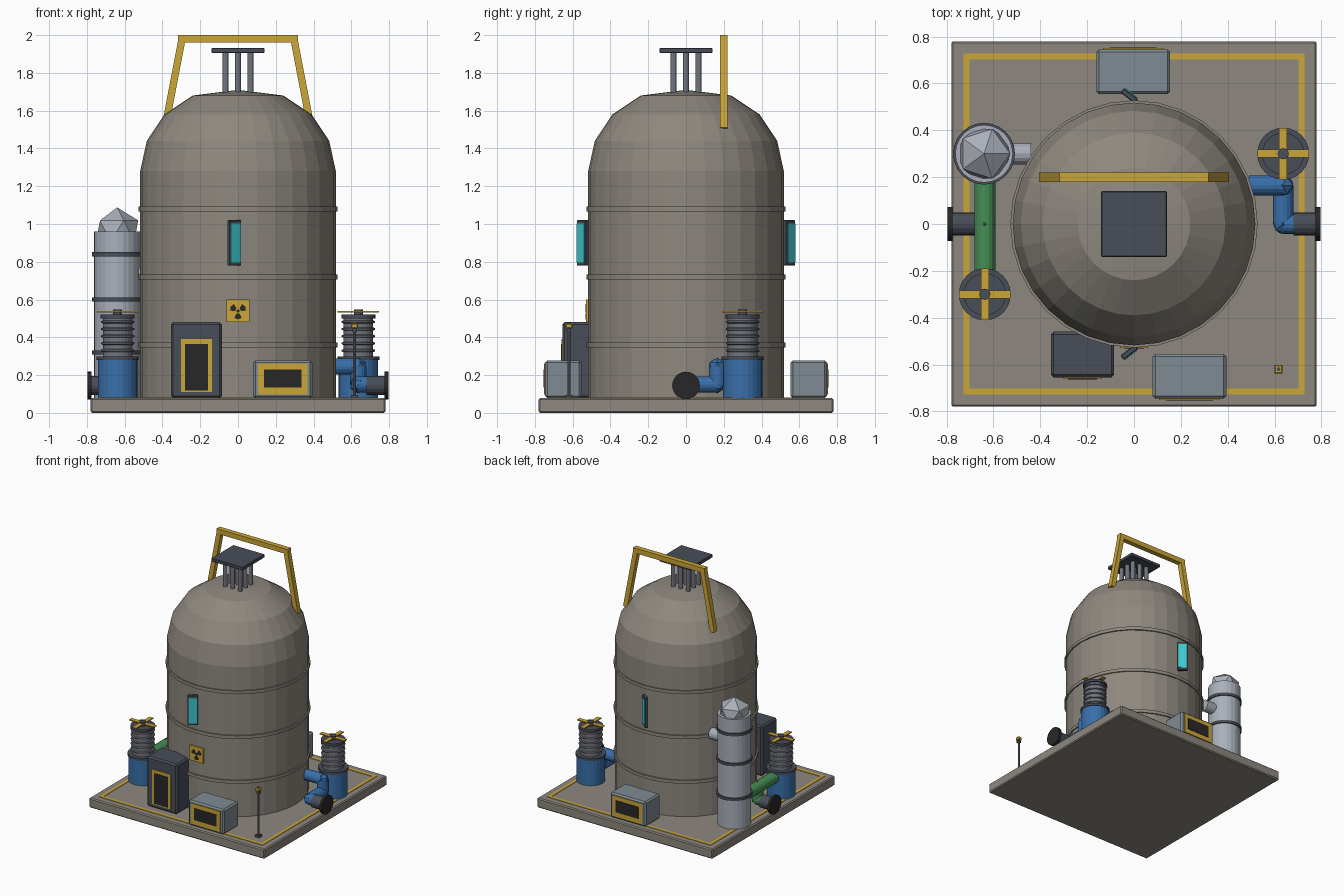
import bpy, bmesh, math
from mathutils import Vector

cube = bpy.data.objects.get("Cube")
if cube:
    bpy.data.objects.remove(cube, do_unlink=True)


def material(name, *rgb):
    m = bpy.data.materials.new(name)
    m.use_nodes = True
    m.diffuse_color = (*rgb, 1)
    m.node_tree.nodes["Principled BSDF"].inputs["Base Color"].default_value = (*rgb, 1)
    return m


CONCRETE = material("concrete", .27, .245, .21)
DARK = material("dark_slate", .065, .075, .095)
SLATE = material("light_slate", .21, .26, .29)
STEEL = material("pale_steel", .40, .43, .49)
GREY = material("grey_metal", .17, .18, .21)
YELLOW = material("safety_yellow", .60, .38, .04)
BLACK = material("black", .022, .02, .02)
BLUE = material("pipe_blue", .04, .16, .40)
GREEN = material("pipe_green", .06, .27, .09)
TEAL = material("teal_glass", .05, .58, .62)


def finish(name, bm, mat, loc=(0, 0, 0)):
    me = bpy.data.meshes.new(name)
    bmesh.ops.recalc_face_normals(bm, faces=bm.faces)
    bm.to_mesh(me)
    bm.free()
    me.materials.append(mat)
    ob = bpy.data.objects.new(name, me)
    ob.location = loc
    bpy.context.collection.objects.link(ob)
    return ob


def box(name, loc, size, mat, bevel=0, rot=(0, 0, 0)):
    bm = bmesh.new()
    bmesh.ops.create_cube(bm, size=1)
    bmesh.ops.scale(bm, vec=size, verts=bm.verts)
    ob = finish(name, bm, mat, loc)
    ob.rotation_euler = rot
    if bevel:
        mod = ob.modifiers.new("bevel", "BEVEL")
        mod.width, mod.segments = bevel, 1
    return ob


def rod(name, a, b, r, mat, sides=16):
    a, b = Vector(a), Vector(b)
    bm = bmesh.new()
    bmesh.ops.create_cone(bm, cap_ends=True, segments=sides, radius1=r, radius2=r,
                          depth=(b - a).length)
    ob = finish(name, bm, mat, (a + b) / 2)
    ob.rotation_euler = (b - a).to_track_quat("Z", "Y").to_euler()
    return ob


def ball(name, loc, r, mat):
    bm = bmesh.new()
    bmesh.ops.create_icosphere(bm, subdivisions=1, radius=r)
    return finish(name, bm, mat, loc)


def lathe(name, profile, mat, loc=(0, 0, 0), sides=24):
    bm = bmesh.new()
    pts = [bm.verts.new((0, r, z)) for r, z in profile]
    edges = [bm.edges.new(p) for p in zip(pts, pts[1:])]
    bmesh.ops.spin(bm, geom=pts + edges, cent=(0, 0, 0), axis=(0, 0, 1),
                   angle=math.tau, steps=sides)
    bmesh.ops.remove_doubles(bm, verts=bm.verts, dist=.0005)
    return finish(name, bm, mat, loc)


def pipe_run(name, points, r, mat):
    for i, (a, b) in enumerate(zip(points, points[1:])):
        rod(f"{name}_{i}", a, b, r, mat)
    for i, p in enumerate(points[1:-1]):
        ball(f"{name}_joint_{i}", p, r * 1.1, mat)


# Ground slab and painted border
G = .078
box("base_slab", (0, 0, G / 2), (1.56, 1.56, G), CONCRETE, .008)
for s in (-1, 1):
    box("border_line_x", (0, s * .715, G + .001), (1.455, .025, .006), YELLOW)
    box("border_line_y", (s * .715, 0, G + .001), (.025, 1.405, .006), YELLOW)

# Containment vessel with domed roof and hoops
lathe("vessel", [(0, .07), (.518, .07), (.518, 1.28), (.483, 1.44), (.39, 1.58),
                 (.24, 1.68), (0, 1.71)], CONCRETE, sides=32)
for z in (.36, .72, 1.08):
    rod("vessel_hoop", (0, 0, z - .013), (0, 0, z + .013), .528, CONCRETE, 32)

# Control rods and their plate
for x in (-.066, 0, .066):
    for y in (-.066, 0, .066):
        rod("control_rod", (x, y, 1.66), (x, y, 1.91), .017, GREY, 12)
box("rod_plate", (0, 0, 1.918), (.28, .28, .026), DARK, .003)

# Lifting gantry
box("gantry_beam", (0, .2, 1.98), (.634, .04, .04), YELLOW)
for s in (-1, 1):
    tilt = math.atan2(.09, .47)
    box("gantry_leg", (s * .342, .2, 1.742), (.038, .04, .48), YELLOW, rot=(0, -s * tilt, 0))

# Angled windows, front and back
for s in (-1, 1):
    turn = math.radians(38)
    n = Vector((math.sin(turn), s * math.cos(turn), 0))
    c = Vector((-.02, s * .547, .9))
    box("window_frame", c, (.078, .024, .24), DARK, .004, (0, 0, -s * turn))
    box("window_glass", c + n * .012, (.066, .008, .205), TEAL, 0, (0, 0, -s * turn))

# Warning sign with three blades
box("warning_sign", (0, -.523, .54), (.12, .012, .12), YELLOW)
bm = bmesh.new()
for k in range(3):
    mid = math.radians(30 + 120 * k)
    arc = [(r, mid + a) for r, a in ((.016, -.5), (.042, -.5), (.045, 0), (.042, .5), (.016, .5))]
    bm.faces.new([bm.verts.new((r * math.cos(t), 0, r * math.sin(t))) for r, t in arc])
out = bmesh.ops.extrude_face_region(bm, geom=list(bm.faces))
bmesh.ops.translate(bm, vec=(0, -.004, 0),
                    verts=[v for v in out["geom"] if isinstance(v, bmesh.types.BMVert)])
finish("sign_blades", bm, BLACK, (0, -.528, .54))
rod("sign_center", (0, -.528, .54), (0, -.532, .54), .009, BLACK, 12)


def cabinet(name, x, y, size, mat, frame, screen, side):
    """Box with a framed panel; frame and screen are (width, height, centre z)."""
    w, d, h = size
    box(name, (x, y, G + h / 2), size, mat, .012)
    face = y + side * d / 2
    box(name + "_frame", (x, face + side * .001, frame[2]), (frame[0], .009, frame[1]), YELLOW)
    box(name + "_panel", (x, face + side * .004, screen[2]), (screen[0], .009, screen[1]), BLACK)


cabinet("tall_cabinet", -.22, -.557, (.27, .195, .402), DARK,
        (.165, .28, .25), (.122, .245, .241), -1)
for name, x, y, side in (("front_console", .237, -.65, -1), ("back_console", -.003, .65, 1)):
    cabinet(name, x, y, (.315, .192, .2), SLATE, (.26, .165, .18), (.2, .095, .182), side)

# Steel tank with bands, faceted cap and outlet
T = Vector((-.64, .3, 0))
rod("tank", T + Vector((0, 0, .07)), T + Vector((0, 0, .96)), .123, STEEL, 24)
for z in (.32, .6, .84):
    rod("tank_band", T + Vector((0, 0, z - .011)), T + Vector((0, 0, z + .011)), .132, DARK, 24)
ball("tank_cap", T + Vector((0, 0, .963)), .125, STEEL)
rod("tank_outlet", (-.64, .3, .74), (-.44, .3, .74), .045, STEEL)

# Pumps with ribbed columns and fans
for s in (-1, 1):
    P = Vector((s * .637, s * .3, 0))

    def up(z):
        return P + Vector((0, 0, z))

    rod("pump_body", up(.07), up(.28), .105, BLUE, 24)
    rod("pump_rim", up(.28), up(.298), .111, DARK, 24)
    ribs = [(0, .29), (.079, .29)]
    for i in range(5):
        z = .33 + i * .038
        ribs += [(.079, z - .008), (.088, z - .004), (.088, z + .004), (.079, z + .008)]
    lathe("pump_column", ribs + [(.079, .505), (0, .505)], GREY, P)
    rod("pump_cap", up(.5), up(.52), .09, DARK, 24)
    rod("fan_hub", up(.52), up(.548), .024, DARK, 12)
    for size in ((.22, .034, .008), (.034, .22, .008)):
        box("fan_blade", up(.535), size, YELLOW)

    # End flanges on the slab edge
    rod("flange_pipe", (s * .68, 0, .145), (s * .785, 0, .145), .05, DARK)
    rod("flange_disc", (s * .775, 0, .145), (s * .797, 0, .145), .073, BLACK, 24)

# Coloured pipework
pipe_run("blue_pipe", [(.49, .165, .245), (.637, .165, .245), (.637, .165, .15),
                       (.637, 0, .15), (.72, 0, .15)], .043, BLUE)
pipe_run("green_pipe", [(-.637, .2, .245), (-.637, 0, .245), (-.637, -.21, .245)], .045, GREEN)
pipe_run("green_branch", [(-.637, 0, .245), (-.637, 0, .15), (-.72, 0, .15)], .043, GREEN)

# Marker post
box("post_foot", (.617, -.62, G + .008), (.035, .035, .02), DARK)
rod("post", (.617, -.62, G), (.617, -.62, .45), .008, GREY, 8)
box("post_collar", (.617, -.62, .437), (.024, .024, .018), DARK)
box("post_lamp", (.617, -.62, .46), (.036, .036, .028), YELLOW, .005)
rod("post_tip", (.617, -.62, .47), (.617, -.62, .478), .009, DARK, 8)
